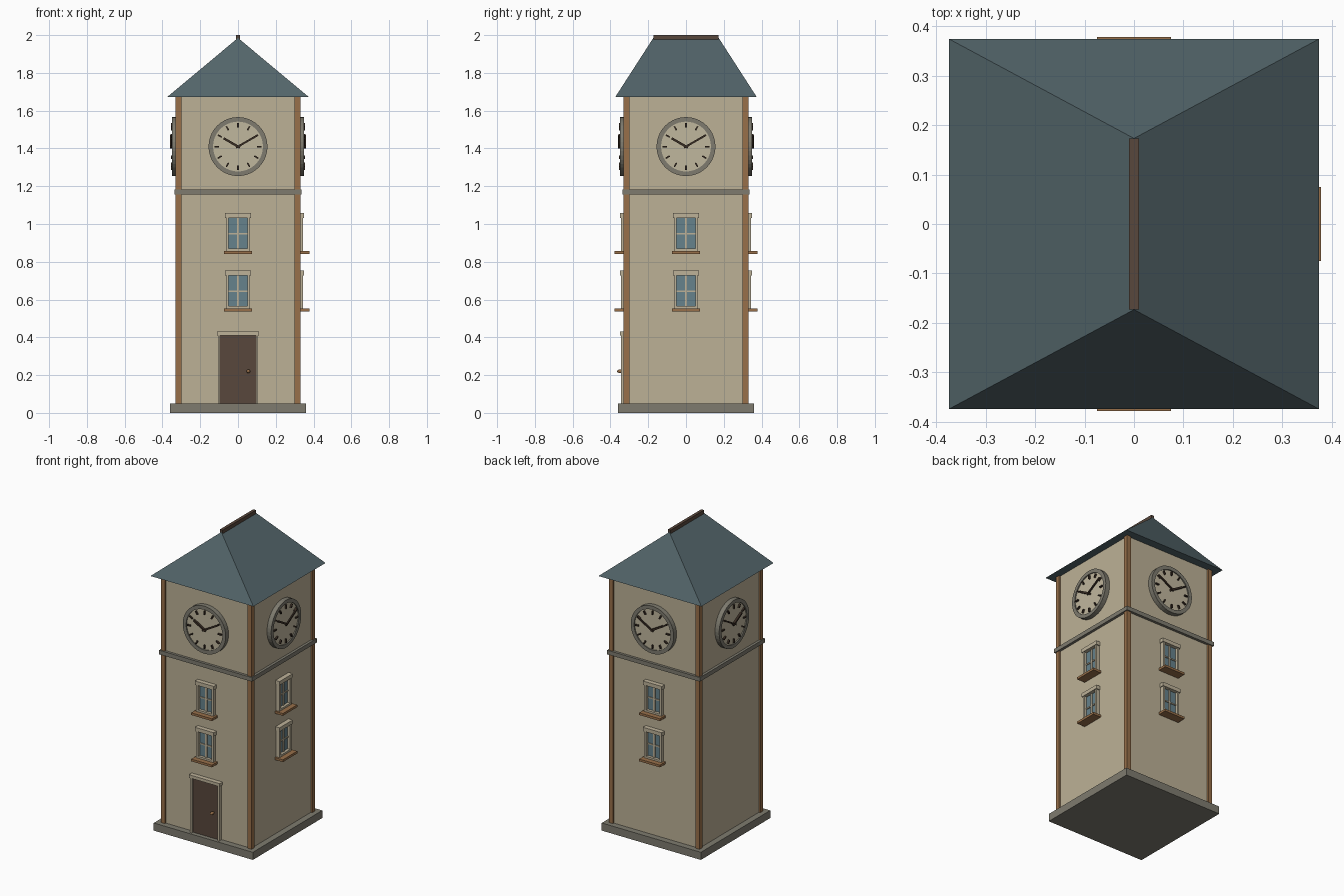
import bpy, bmesh, math
from mathutils import Vector

if "Cube" in bpy.data.objects:
    bpy.data.objects.remove(bpy.data.objects["Cube"])

def mat(name, r, g, b):
    lin = [((c / 255 + 0.055) / 1.055) ** 2.4 for c in (r, g, b)]
    m = bpy.data.materials.new(name)
    m.diffuse_color = (*lin, 1)
    m.use_nodes = True
    m.node_tree.nodes["Principled BSDF"].inputs["Base Color"].default_value = m.diffuse_color
    return m

WALL = mat("cream plaster", 188, 177, 150)
TRIM = mat("pale trim", 189, 178, 153)
STONE = mat("grey stone", 126, 123, 111)
ROOF = mat("slate blue", 83, 101, 106)
WOOD = mat("brown timber", 152, 112, 74)
DARK = mat("dark wood", 88, 71, 60)
GLASS = mat("blue glass", 102, 130, 140)
HANDS = mat("near black brown", 58, 45, 36)
FACE = mat("clock cream", 192, 183, 158)

def finish(name, bm, material):
    bmesh.ops.recalc_face_normals(bm, faces=bm.faces)
    me = bpy.data.meshes.new(name)
    bm.to_mesh(me)
    bm.free()
    me.materials.append(material)
    ob = bpy.data.objects.new(name, me)
    bpy.context.collection.objects.link(ob)
    return ob

def add_prism(bm, a, b):
    """Solid between two matching outlines."""
    va, vb = [bm.verts.new(p) for p in a], [bm.verts.new(p) for p in b]
    n = len(va)
    bm.faces.new(va)
    bm.faces.new(vb[::-1])
    for i in range(n):
        bm.faces.new((va[i], vb[i], vb[(i + 1) % n], va[(i + 1) % n]))

def box(name, material, x0, x1, y0, y1, z0, z1):
    bm = bmesh.new()
    rect = [(x0, y0), (x1, y0), (x1, y1), (x0, y1)]
    add_prism(bm, [(x, y, z0) for x, y in rect], [(x, y, z1) for x, y in rect])
    return finish(name, bm, material)

# Side frames: u along the wall, d outwards; back and left mirror front and right
SIDES = {
    "front": lambda u, d, z: (u, -d, z),
    "back": lambda u, d, z: (u, d, z),
    "right": lambda u, d, z: (d, u, z),
    "left": lambda u, d, z: (-d, u, z),
}

def plates(name, material, side, rects, d0, d1):
    """Several wall-mounted boxes (u0, u1, z0, z1) as one object."""
    f = SIDES[side]
    bm = bmesh.new()
    for u0, u1, z0, z1 in rects:
        pts = [(u0, z0), (u1, z0), (u1, z1), (u0, z1)]
        add_prism(bm, [f(u, d0, z) for u, z in pts], [f(u, d1, z) for u, z in pts])
    return finish(name, bm, material)

def window(side, tag, z):
    n = f"{side}_{tag}_window_"
    plates(n + "glass", GLASS, side, [(-0.052, 0.052, z + 0.015, z + 0.195)], W - 0.01, W + 0.006)
    plates(n + "sashes", TRIM, side, [(-0.006, 0.006, z + 0.015, z + 0.195),
                                      (-0.052, 0.052, z + 0.103, z + 0.111)], W, W + 0.012)
    plates(n + "frame", TRIM, side, [(-0.062, -0.049, z + 0.015, z + 0.195),
                                     (0.049, 0.062, z + 0.015, z + 0.195),
                                     (-0.062, 0.062, z + 0.015, z + 0.027)], W - 0.005, 0.345)
    plates(n + "lintel", TRIM, side, [(-0.068, 0.068, z + 0.19, z + 0.215)], W - 0.005, 0.35)
    plates(n + "sill", WOOD, side, [(-0.075, 0.075, z, z + 0.015)], W - 0.005, 0.378)

def clock(side, zc=1.41):
    f = SIDES[side]
    N = 40
    def at(r, i, d):
        a = 2 * math.pi * i / N
        return f(r * math.sin(a), d, zc + r * math.cos(a))
    # face disc
    bm = bmesh.new()
    add_prism(bm, [at(0.138, i, W - 0.005) for i in range(N)],
              [at(0.138, i, 0.343) for i in range(N)])
    finish(side + "_clock_face", bm, FACE)
    # rim with a rectangular section
    bm = bmesh.new()
    prof = [(0.132, W - 0.005), (0.156, W - 0.005), (0.156, 0.35), (0.132, 0.35)]
    rings = [[bm.verts.new(at(r, i, d)) for r, d in prof] for i in range(N)]
    for i in range(N):
        a, b = rings[i], rings[(i + 1) % N]
        for k in range(4):
            bm.faces.new((a[k], a[(k + 1) % 4], b[(k + 1) % 4], b[k]))
    rim = finish(side + "_clock_rim", bm, STONE)
    # hour marks and hands are radial bars
    def bar(bm, ang, r0, r1, w, d0, d1):
        s, c = math.sin(ang), math.cos(ang)
        pts = [(r * s + t * c, zc + r * c - t * s)
               for r, t in ((r0, -w), (r1, -w), (r1, w), (r0, w))]
        add_prism(bm, [f(u, d0, z) for u, z in pts], [f(u, d1, z) for u, z in pts])
    bm = bmesh.new()
    for h in range(12):
        bar(bm, h * math.pi / 6, 0.1, 0.124, 0.004, 0.34, 0.354)
    finish(side + "_clock_hour_marks", bm, HANDS)
    bm = bmesh.new()
    bar(bm, math.radians(60), -0.012, 0.12, 0.005, 0.352, 0.36)
    bar(bm, math.radians(-60), -0.012, 0.088, 0.006, 0.343, 0.356)
    finish(side + "_clock_hands", bm, HANDS)

# Tower body
W = 0.32
box("plinth", STONE, -0.36, 0.36, -0.36, 0.36, 0, 0.05)
box("tower_walls", WALL, -W, W, -W, W, 0.05, 1.675)
box("stone_band", STONE, -0.337, 0.337, -0.337, 0.337, 1.155, 1.182)
for sx in (-1, 1):
    for sy in (-1, 1):
        x, y = sorted((sx * 0.3, sx * 0.33)), sorted((sy * 0.3, sy * 0.33))
        box("corner_post", WOOD, *x, *y, 0.05, 1.675)

# Hipped roof with ridge along y
E, R, Z0, Z1 = 0.374, 0.173, 1.673, 1.985
bm = bmesh.new()
e = [bm.verts.new(p) for p in ((-E, -E, Z0), (E, -E, Z0), (E, E, Z0), (-E, E, Z0))]
r0, r1 = bm.verts.new((0, -R, Z1)), bm.verts.new((0, R, Z1))
for vs in ((e[0], e[1], r0), (e[1], e[2], r1, r0), (e[2], e[3], r1), (e[3], e[0], r0, r1), e[::-1]):
    bm.faces.new(vs)
finish("hipped_roof", bm, ROOF)
box("ridge_cap", DARK, -0.01, 0.01, -R, R, 1.976, 2.0)

# Clocks on all sides, windows on all but the left
for side in SIDES:
    clock(side)
    if side != "left":
        window(side, "upper", 0.842)
        window(side, "lower", 0.538)

# Door
plates("door", DARK, "front", [(-0.096, 0.096, 0.05, 0.412)], W - 0.005, W + 0.012)
plates("door_jambs", TRIM, "front", [(-0.106, -0.094, 0.05, 0.412), (0.094, 0.106, 0.05, 0.412)], W - 0.005, 0.345)
plates("door_lintel", TRIM, "front", [(-0.112, 0.112, 0.41, 0.43)], W - 0.005, 0.35)
bm = bmesh.new()
bmesh.ops.create_uvsphere(bm, u_segments=12, v_segments=8, radius=0.01)
bmesh.ops.scale(bm, vec=(1, 1.8, 1), verts=bm.verts)
bmesh.ops.translate(bm, vec=Vector((0.055, -0.347, 0.22)), verts=bm.verts)
knob = finish("door_knob", bm, WOOD)
for p in knob.data.polygons:
    p.use_smooth = True
